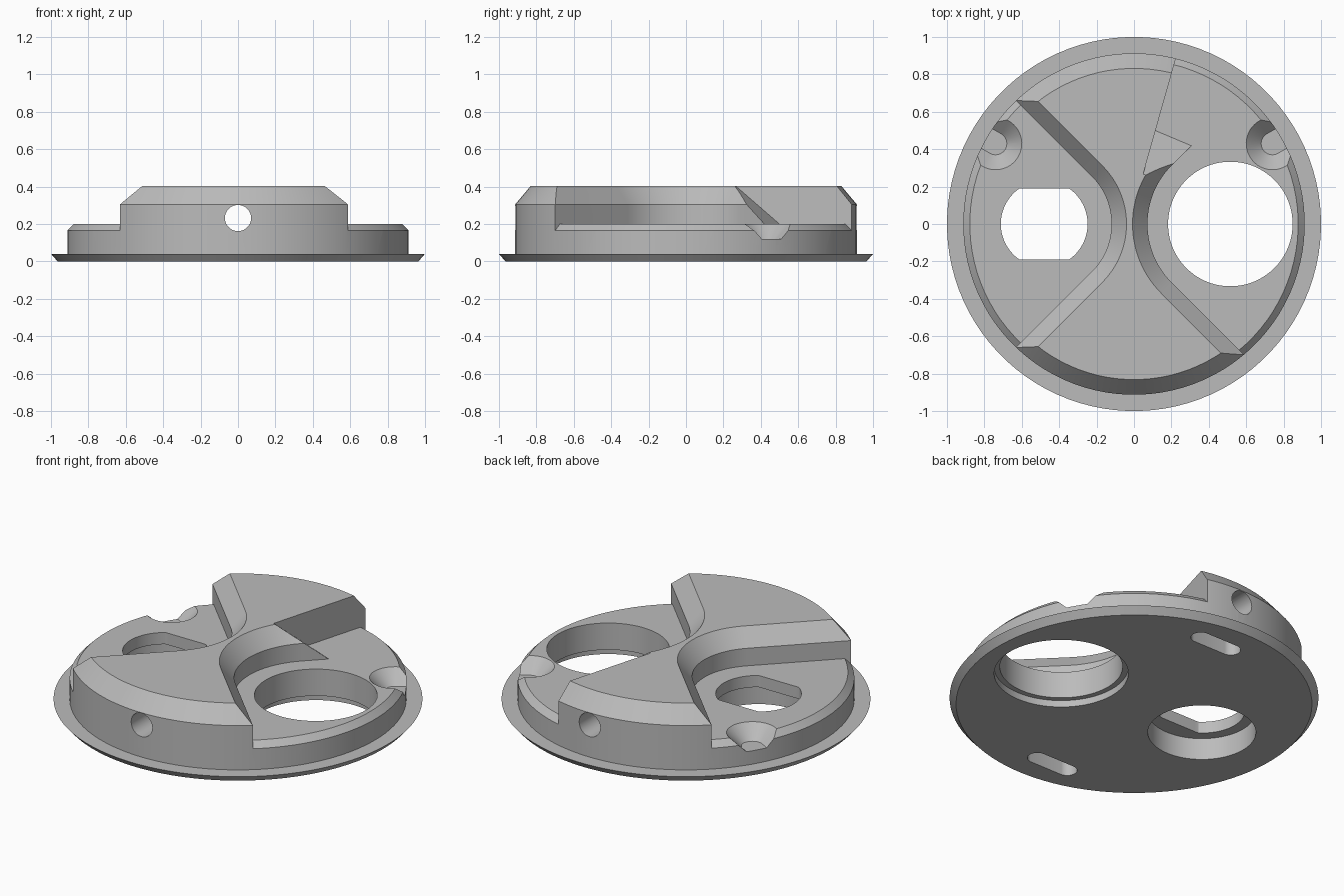
import bpy, bmesh
from math import sin, cos, pi, radians

cube = bpy.data.objects.get("Cube")
if cube:
    bpy.data.objects.remove(cube, do_unlink=True)

grey = bpy.data.materials.new("light_grey")
grey.use_nodes = True
grey.diffuse_color = (0.5, 0.5, 0.5, 1)
grey.node_tree.nodes["Principled BSDF"].inputs["Base Color"].default_value = (0.5, 0.5, 0.5, 1)


def loft(name, rings):
    """Closed solid through matching rings of points."""
    bm = bmesh.new()
    loops = [[bm.verts.new(p) for p in ring] for ring in rings]
    n = len(loops[0])
    for a, b in zip(loops, loops[1:]):
        for i in range(n):
            j = (i + 1) % n
            bm.faces.new((a[i], a[j], b[j], b[i]))
    bm.faces.new(loops[0][::-1])
    bm.faces.new(loops[-1])
    bmesh.ops.recalc_face_normals(bm, faces=bm.faces)
    mesh = bpy.data.meshes.new(name)
    bm.to_mesh(mesh)
    bm.free()
    mesh.materials.append(grey)
    obj = bpy.data.objects.new(name, mesh)
    bpy.context.collection.objects.link(obj)
    return obj


def lathe(name, profile, x=0, y=0, n=96, flat=9):
    """Turned solid; flat clips the circle at +-flat in y."""
    angles = [2 * pi * (i + 0.5) / n for i in range(n)]
    return loft(name, [[(x + r * cos(a), y + max(-flat, min(flat, r * sin(a))), z)
                        for a in angles] for r, z in profile])


def horseshoe(x, y, facing, sweep, reach, levels, n=28):
    """Arc with tangent legs, lofted through (radius, z) levels."""
    rings = []
    for r, z in levels:
        ang = [facing - sweep + 2 * sweep * i / n for i in range(n + 1)]
        pts = [(x + r * cos(a), y + r * sin(a), z) for a in ang]
        s, e = ang[0], ang[-1]
        first = (pts[0][0] + reach * sin(s), pts[0][1] - reach * cos(s), z)
        last = (pts[-1][0] - reach * sin(e), pts[-1][1] + reach * cos(e), z)
        rings.append([first] + pts + [last])
    return loft("cutter", rings)


def combine(target, tool, operation="DIFFERENCE"):
    mod = target.modifiers.new("bool", "BOOLEAN")
    mod.operation, mod.object, mod.solver = operation, tool, "EXACT"
    deps = bpy.context.evaluated_depsgraph_get()
    mesh = bpy.data.meshes.new_from_object(target.evaluated_get(deps))
    target.modifiers.clear()
    target.data = mesh
    bpy.data.objects.remove(tool, do_unlink=True)


# Flange and full-height body
body = lathe("round_base", [(0.965, 0), (1, 0.04), (0.913, 0.04), (0.913, 0.305), (0.832, 0.402)])


# Side pockets with bevelled upper walls
def pocket(x, facing, r):
    return horseshoe(x, 0, facing, pi / 4, 1.3,
                     [(r, 0.1), (r, 0.305), (r + 0.08, 0.402), (r + 0.12, 0.45)])


pockets = pocket(0.515, pi, 0.443)
combine(pockets, pocket(-0.48, 0, 0.36), "UNION")


# Rear pocket: upright wall on one side and a ramp at its start
def rear_point(s, t, z):
    return (0.05 + 0.274 * s + 0.921 * t, 0.27 + 0.97 * s - 0.388 * t, z)


ramp = [(-0.06, 0.45), (0.355, 0.1), (1.3, 0.1), (1.3, 0.45)]
combine(pockets, loft("cutter", [[rear_point(s, t, z) for s, z in ramp] for t in (0, 1.2)]), "UNION")

# Keep the pocket floor and its bevelled rim
combine(pockets, lathe("floor", [(1.028, 0.05), (0.878, 0.2)]))
combine(body, pockets)

# Flared screw seats open to the rim
for side, facing in ((1, radians(210)), (-1, radians(-30))):
    combine(body, horseshoe(0.74 * side, 0.43, facing, pi / 2, 0.4,
                            [(0.06, 0.12), (0.14, 0.2), (0.19, 0.25)]))

# Large round opening with a shallow recess below
combine(body, lathe("cutter", [(0.333, -0.1), (0.333, 0.6)], 0.515))
combine(body, lathe("cutter", [(0.364, -0.1), (0.364, 0.04)], 0.515))

# Flat-sided opening with a deep recess below
combine(body, lathe("cutter", [(0.232, -0.1), (0.232, 0.6)], -0.48, flat=0.19))
combine(body, lathe("cutter", [(0.293, -0.1), (0.293, 0.13)], -0.48))

# Cross bore from front to back
ring = [2 * pi * i / 40 for i in range(40)]
combine(body, loft("cutter", [[(0.07 * cos(a), y, 0.232 + 0.07 * sin(a)) for a in ring]
                              for y in (-1.2, 1.2)]))

# Blind slots in the underside
for side in (1, -1):
    rings = [[(0.08 * side + 0.055 * cos(a) + (0.105 if cos(a) > 0 else -0.105),
               0.785 * side + 0.055 * sin(a), z) for a in [v + 0.05 for v in ring]]
             for z in (-0.1, 0.12)]
    combine(body, loft("cutter", rings))

# Smooth curved walls, crisp edges
bpy.ops.object.select_all(action="DESELECT")
body.select_set(True)
bpy.context.view_layer.objects.active = body
bpy.ops.object.shade_smooth_by_angle(angle=radians(25))
